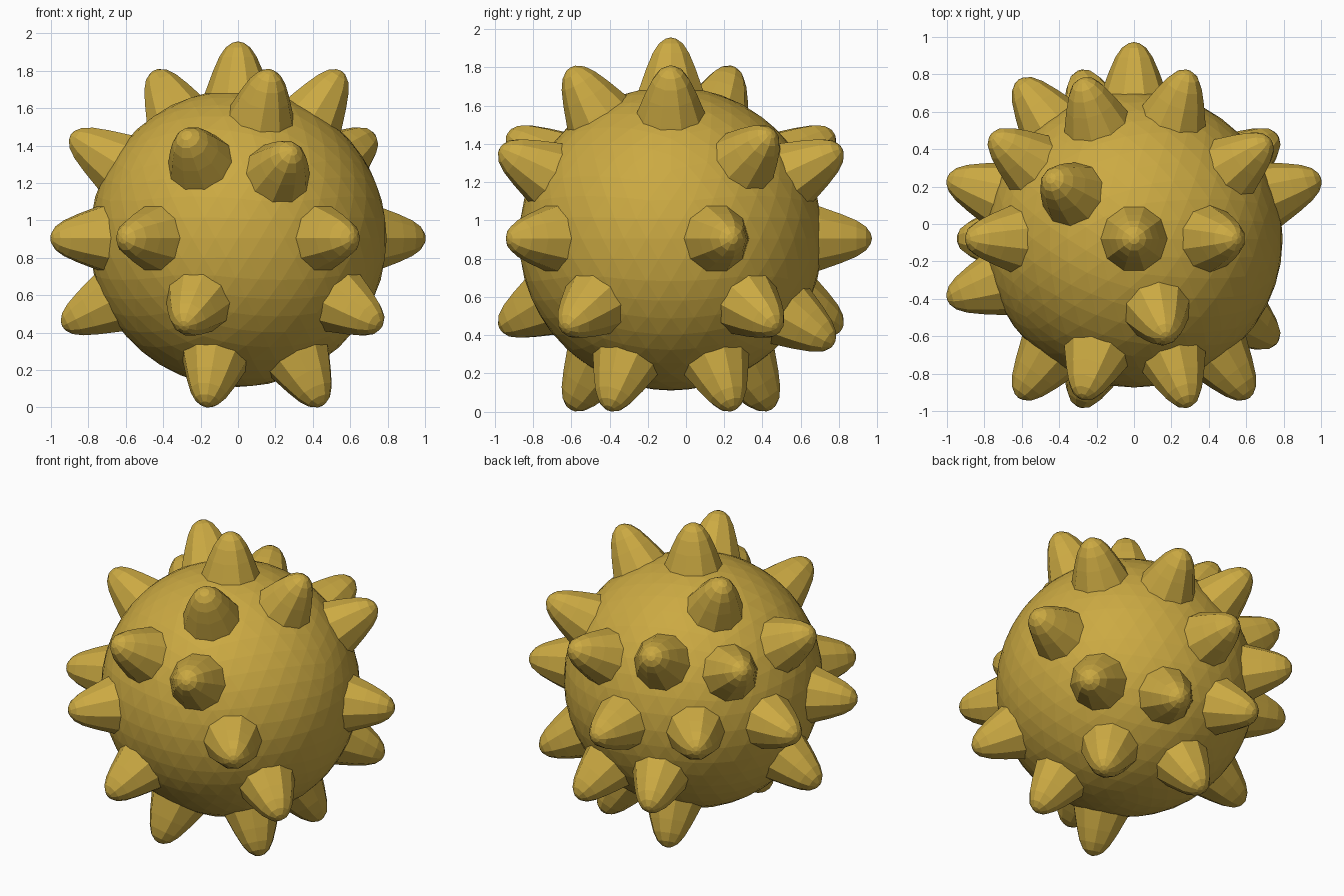
import bpy, bmesh, math
from mathutils import Vector

if "Cube" in bpy.data.objects:
    bpy.data.objects.remove(bpy.data.objects["Cube"])

CENTRE = Vector((0, -0.079, 0.905))
SIDES = 10

gold = bpy.data.materials.new("mustard_gold")
gold.diffuse_color = (0.60, 0.40, 0.055, 1)
gold.use_nodes = True
gold.node_tree.nodes["Principled BSDF"].inputs["Base Color"].default_value = gold.diffuse_color


def add_object(name, bm):
    mesh = bpy.data.meshes.new(name)
    bm.to_mesh(mesh)
    bm.free()
    mesh.materials.append(gold)
    obj = bpy.data.objects.new(name, mesh)
    bpy.context.collection.objects.link(obj)
    obj.location = CENTRE
    return obj


# round faceted body
bm = bmesh.new()
bmesh.ops.create_icosphere(bm, subdivisions=4, radius=0.795)
add_object("body", bm)

# blunt spike profile: (radius, distance from body centre)
PROFILE = [(0.19, 0.74), (0.172, 0.79), (0.135, 0.89), (0.10, 0.97),
           (0.066, 1.02), (0.03, 1.045)]
TIP = 1.052


def spike(name, lat, az):
    lat, az = math.radians(lat), math.radians(az)
    d = Vector((math.cos(lat) * math.cos(az), math.cos(lat) * math.sin(az), math.sin(lat)))
    bm = bmesh.new()
    rings = []
    for r, h in PROFILE:
        rings.append([bm.verts.new((r * math.cos(i * math.tau / SIDES),
                                    r * math.sin(i * math.tau / SIDES), h))
                      for i in range(SIDES)])
    tip = bm.verts.new((0, 0, TIP))
    for i in range(SIDES):
        j = (i + 1) % SIDES
        for a, b in zip(rings, rings[1:]):
            bm.faces.new((a[i], a[j], b[j], b[i]))
        bm.faces.new((rings[-1][i], rings[-1][j], tip))
    bm.faces.new(rings[0][::-1])
    obj = add_object(name, bm)
    obj.rotation_mode = 'QUATERNION'
    obj.rotation_quaternion = d.to_track_quat('Z', 'Y')


# spikes sit on the points of a once-divided icosahedron, a few left bare
RINGS = [
    (90, [0]),
    (58.28, [0, 144, 288]),
    (31.72, [36, 108, 180, 252]),
    (26.57, [72, 144, 288]),
    (0, [18, 90, 126, 162, 198, 234, 306]),
    (-26.57, [36, 108, 180, 252, 324]),
    (-31.72, [72]),
    (-58.28, [36, 108, 252, 324]),
]
n = 0
for lat, azimuths in RINGS:
    for az in azimuths:
        n += 1
        spike(f"spike_{n:02d}", lat, az)
